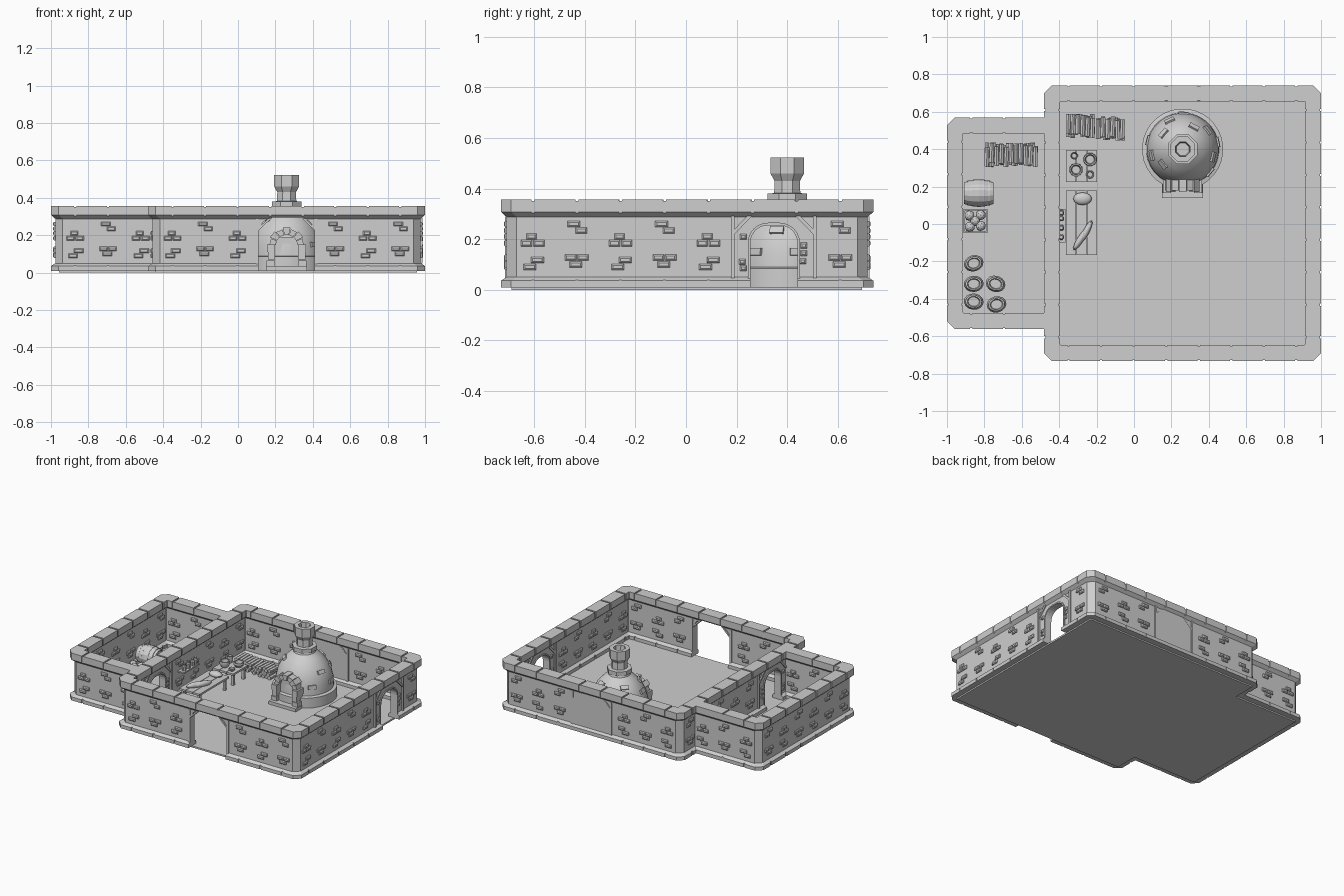
import bpy, bmesh, math, random
from mathutils import Matrix, Vector

if "Cube" in bpy.data.objects:
    bpy.data.objects.remove(bpy.data.objects["Cube"])

random.seed(4)
stone = bpy.data.materials.new("stone_grey")
stone.diffuse_color = (0.62, 0.62, 0.62, 1)
stone.use_nodes = True
stone.node_tree.nodes["Principled BSDF"].inputs["Base Color"].default_value = stone.diffuse_color


def finish(name, bm, smooth=False):
    bmesh.ops.recalc_face_normals(bm, faces=bm.faces[:])
    me = bpy.data.meshes.new(name)
    bm.to_mesh(me)
    bm.free()
    me.materials.append(stone)
    ob = bpy.data.objects.new(name, me)
    bpy.context.collection.objects.link(ob)
    if smooth:
        bpy.ops.object.select_all(action='DESELECT')
        ob.select_set(True)
        bpy.context.view_layer.objects.active = ob
        bpy.ops.object.shade_smooth_by_angle(angle=math.radians(35))
    return ob


def loft(bm, loops, cap=True, closed=False):
    vs = [[bm.verts.new(p) for p in lp] for lp in loops]
    n = len(vs[0])
    for a, b in zip(vs, vs[1:] + (vs[:1] if closed else [])):
        for i in range(n):
            bm.faces.new((a[i], a[(i + 1) % n], b[(i + 1) % n], b[i]))
    if cap and not closed:
        bm.faces.new(vs[0])
        bm.faces.new(vs[-1])


def box(bm, c, size, rot=Matrix()):
    bmesh.ops.create_cube(bm, size=1, matrix=Matrix.Translation(c) @ rot @ Matrix.Diagonal((*size, 1)))


def lathe(bm, prof, n, m):
    loft(bm, [[m @ Vector((r * math.cos(math.tau * (i + .5) / n), r * math.sin(math.tau * (i + .5) / n), z))
               for i in range(n)] for r, z in prof])


def wall(axis, c, s):
    # maps (along wall, outward offset, height) to a point
    return lambda u, o, z: Vector((u, c + s * o, z)) if axis == 'x' else Vector((c + s * o, u, z))


def prism(bm, f, pts, o0, o1):
    loft(bm, [[f(u, o, z) for u, z in pts] for o in (o0, o1)])


def rect(u, z, w, h):
    return [(u - w/2, z - h/2), (u + w/2, z - h/2), (u + w/2, z + h/2), (u - w/2, z + h/2)]


def brick(bm, f, u, z, w, h, side=1, o=.018):
    layers = ((0, 0), (.008, 0), (.013, .006))
    loft(bm, [[f(a, side * (o + d), b) for a, b in rect(u, z, w - 2*i, h - 2*i)] for d, i in layers])


def arch(c, hw, top, r, z0=0.0):
    pts = [(c - hw, z0)]
    for k, (cx, a0) in enumerate(((c - hw + r, 180), (c + hw - r, 90))):
        pts += [(cx + r * math.cos(math.radians(a0 - 15*i)), top - r + r * math.sin(math.radians(a0 - 15*i)))
                for i in range(7)]
    return pts + [(c + hw, z0)]


# wall rings: one profile swept around a rectangle with cut outer corners
HALF, WALL = .0425, .02
outer = [(HALF, .01), (HALF, .036), (WALL, .05), (WALL, .288), (HALF, .308), (HALF, .357)]
profile = outer + [(-o, z) for o, z in reversed(outer)]


def ring(x0, x1, y0, y1):
    bm = bmesh.new()
    loops = []
    for o, z in profile:
        c = .04 if o > 0 else .003
        a, b, d, e = x0 - o, x1 + o, y0 - o, y1 + o
        loops.append([Vector((x, y, z)) for x, y in (
            (a + c, d), (b - c, d), (b, d + c), (b, e - c), (b - c, e), (a + c, e), (a, e - c), (a, d + c))])
    loft(bm, loops, closed=True)
    return bm


def cut(ob, bm):
    cutter = finish("cutter", bm)
    cutter.hide_render = True
    mod = ob.modifiers.new("cut", 'BOOLEAN')
    mod.operation, mod.solver, mod.object = 'DIFFERENCE', 'EXACT', cutter
    bpy.ops.object.select_all(action='DESELECT')
    bpy.context.view_layer.objects.active = ob
    ob.select_set(True)
    bpy.ops.object.modifier_apply(modifier=mod.name)
    bpy.data.objects.remove(cutter)


def groove(bm, f, u, skirt=True):
    t = .006
    cap = [(-.05, .3), (-.037, .3), (-.037, .35), (.037, .35), (.037, .3), (.05, .3), (.05, .37), (-.05, .37)]
    loft(bm, [[f(u + d, o, z) for o, z in cap] for d in (-t, t)])
    if skirt:
        for s in (1, -1):
            prism(bm, f, [(u - t, 0), (u + t, 0), (u + t, .06), (u - t, .06)], s * .037, s * .06)


clusters = ([(-.005, .21, .04), (-.025, .184, .043), (.024, .184, .043), (.018, .117, .05), (-.012, .09, .05)],
            [(-.012, .26, .05), (.017, .234, .045), (-.024, .127, .044), (.024, .127, .044), (-.004, .1, .05)])
LX0, LX1, LY0, LY1 = -.4375, .957, -.689, .698
SX0, SY0, SY1 = -.957, -.518, .527
xs = [-.35 + .174 * i for i in range(8)]
ys = [-.605 + .1735 * i for i in range(8)]
front, back = wall('x', LY0, -1), wall('x', LY1, 1)
right, left = wall('y', LX1, 1), wall('y', LX0, -1)
big = [(front, xs, .26), (back, xs, .26), (right, ys, .347), (left, ys, -.345)]
sx = [-.87, -.695, -.52]
sy = [-.43 + .174 * i for i in range(6)]
small = [(wall('x', SY0, -1), sx, 9), (wall('x', SY1, 1), sx, 9), (wall('y', SX0, -1), sy, 9)]

# main room
hall = finish("main_room_walls", ring(LX0, LX1, LY0, LY1))
cb = bmesh.new()
for f, us, door in big:
    for u in us:
        groove(cb, f, u, abs(u - door) > .17)
gate = [(.11, 0), (.41, 0), (.41, .235), (.385, .27), (.35, .295), (.17, .295), (.135, .27), (.11, .235)]
prism(cb, front, gate, -.1, .1)
for f, c in ((right, .347), (left, -.345)):
    prism(cb, f, arch(c, .093, .255, .07), -.1, .1)
cut(hall, cb)

# side room, open towards the main room
bm = ring(SX0, -.38, SY0, SY1)
bmesh.ops.bisect_plane(bm, geom=bm.verts[:] + bm.edges[:] + bm.faces[:], plane_co=(-.45, 0, 0),
                       plane_no=(1, 0, 0), clear_outer=True)
bmesh.ops.holes_fill(bm, edges=[e for e in bm.edges if e.is_boundary], sides=0)
annex = finish("side_room_walls", bm)
cb = bmesh.new()
for f, us, _ in small:
    for u in us[:2] if us is sx else us:
        groove(cb, f, u)
cut(annex, cb)

# raised bricks on both faces of every wall
bm = bmesh.new()
for f, us, door in big + small:
    for k, u in enumerate(us):
        if abs(u - door) > .2 or (abs(u - door) > .17 and abs(door) == .26):
            for side in (1, -1):
                for du, z, w in clusters[k % 2]:
                    brick(bm, f, u + du, z, w, .024, side)
for f, c in ((right, .347), (left, -.345)):
    for side in (1, -1):
        for du, z in ((-.12, .21), (-.125, .11), (-.12, .085), (.118, .175), (.118, .145), (.114, .112)):
            brick(bm, f, c + du, z, .026, .022, side)
finish("wall_bricks", bm)

# timber door frames with braces and arch trim
bm = bmesh.new()
for f, c in ((right, .347), (left, -.345)):
    a, b = arch(c, .093, .255, .07, .012), arch(c, .103, .265, .08, .012)
    for s in (1, -1):
        for i in range(len(a) - 1):
            prism(bm, f, [a[i], a[i+1], b[i+1], b[i]], s * .015, s * .027)
        for t in (1, -1):
            prism(bm, f, rect(c + t * .162, .17, .015, .245), s * .015, s * .03)
            prism(bm, f, [(c + t*u, z) for u, z in ((.155, .22), (.155, .24), (.105, .292), (.085, .292))],
                  s * .015, s * .028)
for f, s in ((front, 1), (front, -1), (back, 1), (back, -1)):
    for t in (1, -1):
        prism(bm, f, rect(.26 + t * .157, .165, .014, .25), s * .015, s * .027)
        prism(bm, f, [(.26 + t*u, z) for u, z in ((.15, .225), (.15, .24), (.098, .29), (.082, .29))],
              s * .012, s * .025)
finish("door_frames", bm)

# blank panel filling the rear bay
bm = bmesh.new()
prism(bm, back, [(u, max(z, .012)) for u, z in gate], -.024, .024)
finish("rear_panel", bm)

# floor slab
bm = bmesh.new()
prism(bm, lambda u, o, v: Vector((u, v, o)), [(-.957, -.52), (-.44, -.52), (-.44, -.69), (.957, -.69),
      (.957, .695), (-.44, .695), (-.44, .525), (-.957, .525)], 0, .012)
finish("floor", bm)

# domed oven
OX, OY = .26, .40
at = Matrix.Translation((OX, OY, 0))
bm = bmesh.new()
lathe(bm, [(.217, .01), (.217, .085), (.195, .09), (.192, .15), (.178, .21), (.15, .265), (.11, .31),
           (.075, .335), (.065, .365)], 32, at)
finish("oven_dome", bm, True)
bm = bmesh.new()
lathe(bm, [(.085, .35), (.085, .38), (.056, .382), (.054, .43), (.072, .46), (.072, .522), (.042, .522),
           (.036, .46)], 8, at)
finish("chimney", bm)
bm = bmesh.new()
for i in range(14):
    ang = math.tau * i / 14 + .2
    if math.sin(ang) < -.7:
        continue
    r, z, tilt = ((.19, .15, .1), (.166, .235, .5), (.132, .287, .75))[i % 3]
    box(bm, (OX + r * math.cos(ang), OY + r * math.sin(ang), z), (.018, .055, .028),
        Matrix.Rotation(ang, 4, 'Z') @ Matrix.Rotation(-tilt, 4, 'Y'))
finish("oven_bricks", bm)

# oven mouth: jambs, arch stones, hearth
bm = bmesh.new()
face = wall('x', .25, -1)
for s in (1, -1):
    for z, w in ((.045, .045), (.09, .038), (.13, .042)):
        prism(bm, face, rect(.26 + s * (.062 + w/2), z, w, .041), -.1, .085)
for i in range(7):
    a0, a1 = math.pi * (i + .04) / 7, math.pi * (i + .96) / 7
    ro = .1 if i % 2 else .092
    prism(bm, face, [(.26 + r * math.cos(a), .147 + r * math.sin(a) * .95)
                     for r, a in ((.058, a0), (ro, a0), (ro, a1), (.058, a1))], -.1, .08 if i % 2 else .07)
prism(bm, face, rect(.26, .02, .22, .03), -.05, .11)
prism(bm, face, rect(.26, .1, .13, .18), -.05, .04)
finish("oven_mouth", bm)


# tables with plank tops
def table(name, x0, x1, y0, y1, h):
    bm = bmesh.new()
    w = (x1 - x0) / 3
    for i in range(3):
        box(bm, (x0 + w * (i + .5), (y0 + y1) / 2, h), (w - .003, y1 - y0, .014))
    for x in (x0 + .02, x1 - .02):
        for y in (y0 + .025, y1 - .025):
            box(bm, (x, y, h / 2), (.018, .018, h))
    finish(name, bm)


table("small_table", -.365, -.195, .225, .395, .1)
table("long_table", -.365, -.195, -.165, .178, .1)
bm = bmesh.new()
for x, y, r, h in ((-.235, .345, .036, .035), (-.31, .29, .036, .045), (-.32, .365, .02, .05), (-.235, .265, .022, .02)):
    lathe(bm, [(r*.6, .105), (r, .105 + h*.6), (r*.95, .105 + h), (r*.75, .105 + h), (r*.6, .112)], 12,
          Matrix.Translation((x, y, 0)))
finish("bowls_and_pots", bm, True)
bm = bmesh.new()
for x, y, a, l, w in ((-.275, .135, 0, .05, .034), (-.285, -.08, 1.0, .07, .018), (-.255, -.04, 1.1, .065, .017)):
    bmesh.ops.create_uvsphere(bm, u_segments=12, v_segments=8, radius=1, matrix=Matrix.Translation((x, y, .12))
                              @ Matrix.Rotation(a, 4, 'Z') @ Matrix.Diagonal((l, w, .022, 1)))
finish("bread_loaves", bm, True)

# firewood stacks
bm = bmesh.new()
for x0, y, n in ((-.365, .525, 6), (-.205, .51, 6), (-.8, .37, 11)):
    for row in range(3):
        for i in range(n - row % 2):
            r = .0135
            m = Matrix.Translation((x0 + .026 * (i + .5 + .5 * (row % 2)), y + random.uniform(-.012, .012),
                                    .025 + .024 * row)) @ Matrix.Rotation(math.pi/2 + random.uniform(-.06, .06), 4, 'X')
            lathe(bm, [(r, -.053), (r, .053)], 6, m @ Matrix.Rotation(random.uniform(-.05, .05), 4, 'Y'))
finish("firewood", bm)

# barrel on its cradle
m = Matrix.Translation((-.83, .165, .095)) @ Matrix.Rotation(math.pi/2, 4, 'Y')
bm = bmesh.new()
lathe(bm, [(.05, -.07), (.058, -.078), (.07, -.035), (.074, 0), (.07, .035), (.058, .078), (.05, .07)], 14, m)
for z in (-.055, -.025, .025, .055):
    lathe(bm, [(.077 - abs(z) * .18, z - .006), (.077 - abs(z) * .18, z + .006)], 14, m)
for x in (-.88, -.78):
    box(bm, (x, .165, .025), (.02, .13, .03))
finish("barrel", bm)

# crate of produce
bm = bmesh.new()
box(bm, (-.848, .015, .025), (.125, .12, .02))
for s in (1, -1):
    for z in (.035, .065):
        box(bm, (-.848 + s * .06, .015, z), (.008, .128, .022))
        box(bm, (-.848, .015 + s * .06, z), (.128, .008, .022))
for x, y in ((-.88, .045), (-.82, .048), (-.878, -.015), (-.82, -.01), (-.85, .016)):
    bmesh.ops.create_icosphere(bm, subdivisions=2, radius=.027, matrix=Matrix.Translation((x, y, .065)))
finish("produce_crate", bm)

# flour sacks
bm = bmesh.new()
for x, y in ((-.857, -.21), (-.857, -.32), (-.74, -.32), (-.857, -.415), (-.735, -.43)):
    m = Matrix.Translation((x, y, .01)) @ Matrix.Rotation(random.uniform(-.4, .4), 4, 'Z') @ Matrix.Diagonal((1, .82, 1, 1))
    lathe(bm, [(.038, 0), (.051, .015), (.053, .045), (.045, .075), (.04, .083), (.044, .092), (.035, .094),
               (.03, .08)], 14, m)
finish("sacks", bm, True)

# wall shelf with jars
bm = bmesh.new()
box(bm, (-.395, -.01, .19), (.055, .18, .01))
for y in (-.07, -.02, .03, .06):
    lathe(bm, [(.014, .195), (.016, .225), (.008, .235), (.01, .245)], 8, Matrix.Translation((-.388, y, 0)))
finish("wall_shelf", bm)
